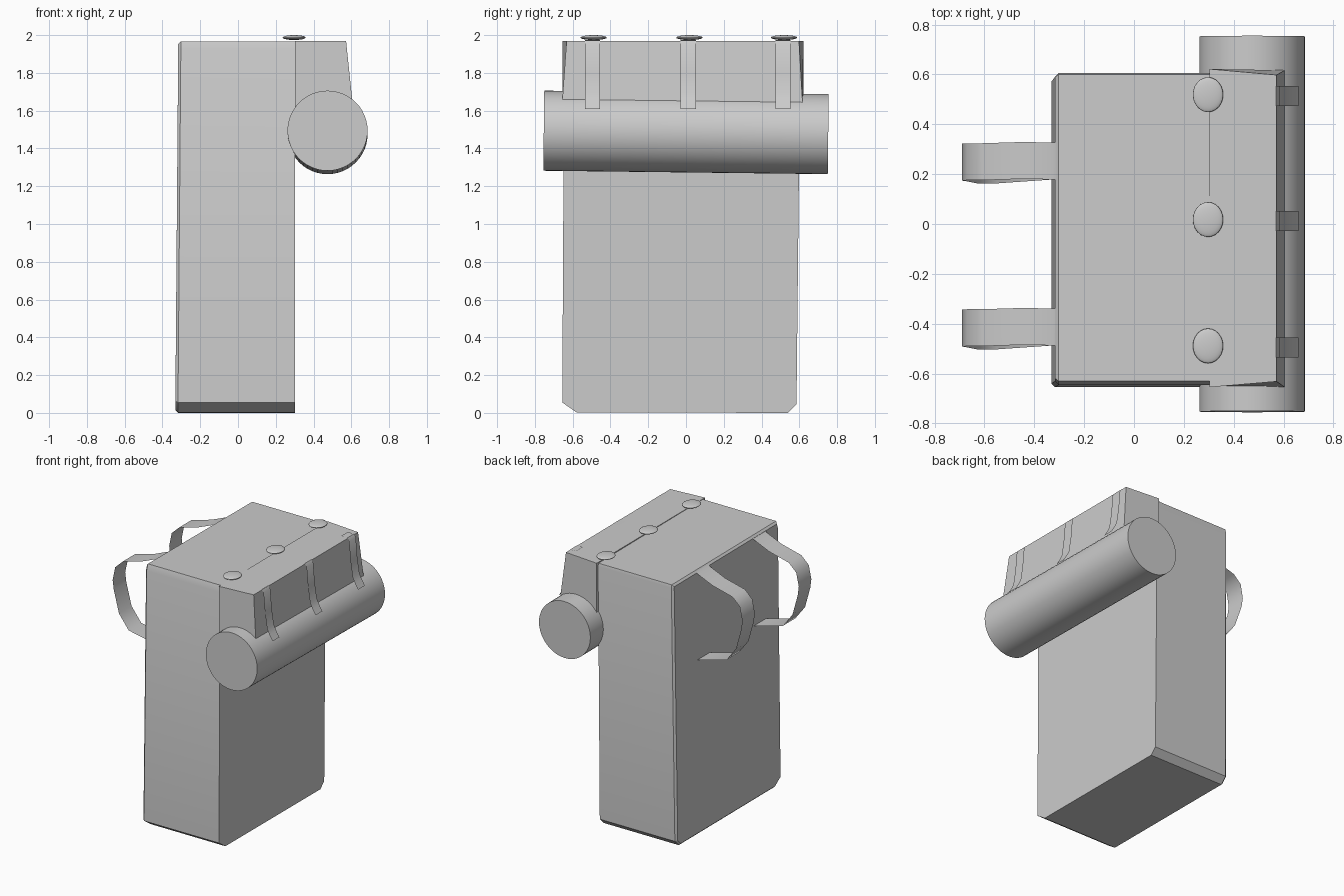
import bpy, bmesh, math

if "Cube" in bpy.data.objects:
    bpy.data.objects.remove(bpy.data.objects["Cube"])


def make(name, verts, faces, angle=None, bevel=None):
    """Mesh object from points; bevel is an optional (edge test, width)."""
    bm = bmesh.new()
    vs = [bm.verts.new(v) for v in verts]
    for f in faces:
        bm.faces.new([vs[i] for i in f])
    if bevel:
        test, width = bevel
        edges = [e for e in bm.edges if all(test(v.co) for v in e.verts)]
        bmesh.ops.bevel(bm, geom=edges, offset=width, segments=1, affect='EDGES')
    bmesh.ops.recalc_face_normals(bm, faces=bm.faces)
    me = bpy.data.meshes.new(name)
    bm.to_mesh(me)
    bm.free()
    ob = bpy.data.objects.new(name, me)
    bpy.context.collection.objects.link(ob)
    if angle:
        smooth(ob, angle)
    return ob


def smooth(ob, angle):
    bpy.ops.object.select_all(action='DESELECT')
    ob.select_set(True)
    bpy.context.view_layer.objects.active = ob
    bpy.ops.object.shade_smooth_by_angle(angle=math.radians(angle))


def ribbon(name, path, width, angle=50):
    """Thin cloth band along (x, y centre, z) points, width across y."""
    verts = [(x, y + s * width / 2, z) for x, y, z in path for s in (-1, 1)]
    faces = [(2 * i, 2 * i + 1, 2 * i + 3, 2 * i + 2) for i in range(len(path) - 1)]
    return make(name, verts, faces, angle)


# Main bag: a side-to-side outline with clipped corners, extruded front to back
outline = [(-0.655, 0.055), (-0.58, 0.003), (0.54, 0.0), (0.585, 0.045),
           (0.605, 1.94), (0.60, 1.96), (-0.63, 1.967), (-0.645, 1.92)]
n = len(outline)
verts = [(0.302, y, z) for y, z in outline]
verts += [(-0.332 + 0.008 * z, y, z) for y, z in outline]
faces = [tuple(range(n)), tuple(range(2 * n - 1, n - 1, -1))]
faces += [(i, (i + 1) % n, n + (i + 1) % n, n + i) for i in range(n)]
make("bag_body", verts, faces, 30, (lambda c: c.x < 0, 0.014))

# Lid flap: tapered block hanging over the roll
verts = [(0.302, -0.655, 1.60), (0.605, -0.655, 1.655), (0.605, 0.617, 1.64), (0.302, 0.622, 1.60),
         (0.302, -0.655, 1.97), (0.572, -0.632, 1.97), (0.572, 0.598, 1.968), (0.302, 0.622, 1.968)]
faces = [(0, 1, 2, 3), (4, 5, 6, 7), (0, 1, 5, 4), (1, 2, 6, 5), (2, 3, 7, 6), (3, 0, 4, 7)]
make("lid_flap", verts, faces)

# Bed roll, very slightly tilted
bpy.ops.mesh.primitive_cylinder_add(vertices=48, radius=0.212, depth=1.506,
                                    location=(0.474, 0, 1.485),
                                    rotation=(math.pi / 2 - 0.012, 0, 0))
roll = bpy.context.object
roll.name = "bed_roll"
smooth(roll, 40)

# Lid straps and flattened buttons
for i, y in enumerate((-0.495, 0.012, 0.513), 1):
    ribbon(f"lid_strap_{i}", [(0.52, y, 1.973), (0.57, y, 1.972), (0.585, y, 1.95),
                              (0.598, y, 1.80), (0.615, y, 1.69), (0.635, y, 1.65),
                              (0.66, y, 1.61)], 0.08)
    bpy.ops.mesh.primitive_uv_sphere_add(segments=24, ring_count=12, radius=1,
                                         location=(0.297, y + 0.006, 1.987))
    button = bpy.context.object
    button.name = f"button_{i}"
    button.scale = (0.061, 0.07, 0.013)
    smooth(button, 60)

# Shoulder straps on the back
curve = [(-0.31, 0, 1.955), (-0.33, 0, 1.94), (-0.45, 0.002, 1.89), (-0.61, -0.003, 1.847),
         (-0.67, -0.003, 1.79), (-0.69, -0.005, 1.69), (-0.68, -0.006, 1.62),
         (-0.63, -0.016, 1.46), (-0.55, -0.016, 1.355), (-0.32, 0, 1.30)]
for side, y in (("left", 0.253), ("right", -0.413)):
    ribbon(f"shoulder_strap_{side}", [(x, y + dy, z) for x, dy, z in curve], 0.148)
